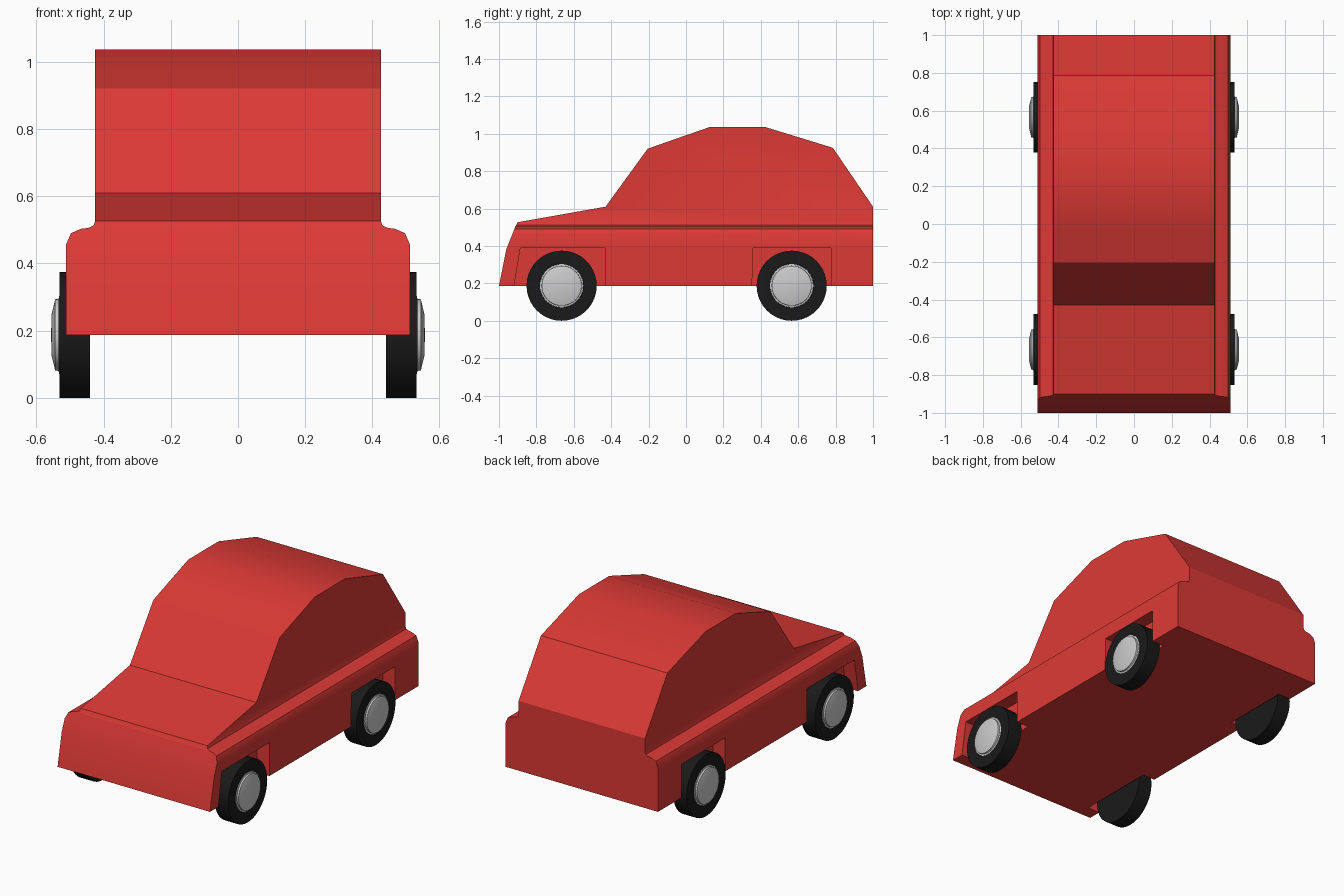
import bpy, bmesh, math
from mathutils import Matrix

if "Cube" in bpy.data.objects:
    bpy.data.objects.remove(bpy.data.objects["Cube"])


def material(name, rgb):
    m = bpy.data.materials.new(name)
    m.diffuse_color = (*rgb, 1)
    m.use_nodes = True
    m.node_tree.nodes["Principled BSDF"].inputs["Base Color"].default_value = m.diffuse_color
    return m


def make_object(name, bm, mat=None):
    bmesh.ops.remove_doubles(bm, verts=bm.verts, dist=1e-5)
    bmesh.ops.recalc_face_normals(bm, faces=bm.faces)
    me = bpy.data.meshes.new(name)
    bm.to_mesh(me)
    bm.free()
    ob = bpy.data.objects.new(name, me)
    bpy.context.collection.objects.link(ob)
    if mat:
        me.materials.append(mat)
    return ob


def smooth(ob):
    bpy.ops.object.select_all(action='DESELECT')
    ob.select_set(True)
    bpy.context.view_layer.objects.active = ob
    bpy.ops.object.shade_smooth_by_angle(angle=math.radians(30))


def face(bm, pts):
    bm.faces.new([bm.verts.new(p) for p in pts])


def mirror(p):
    return (-p[0], p[1], p[2])


red = material("red_paint", (0.72, 0.042, 0.036))
black = material("tyre_rubber", (0.01, 0.01, 0.01))

# Half cross-section of the lower body: (x, z, y of the raked front end)
section = [(0.512, 0.187, -1.0), (0.512, 0.385, -0.96), (0.512, 0.455, -0.932),
           (0.497, 0.49, -0.918), (0.468, 0.503, -0.913), (0.445, 0.506, -0.911),
           (0.43, 0.513, -0.907), (0.425, 0.527, -0.9)]
# Side profile of the bonnet and cabin: (y, z)
roof = [(-0.43, 0.61), (-0.205, 0.92), (-0.04, 0.978), (0.13, 1.037),
        (0.42, 1.037), (0.785, 0.925), (1.0, 0.61)]

# Body shell: strips across the car plus its two sides
front = [(x, y, z) for x, z, y in section]
back = [(x, 1.0, z) for x, z, y in section]
cabin = [(0.425, y, z) for y, z in roof]
loop = front + cabin + back[::-1]
bm = bmesh.new()
for a, b in zip(loop, loop[1:] + loop[:1]):
    face(bm, [a, b, mirror(b), mirror(a)])
for side in (lambda p: p, mirror):
    for i in range(len(front) - 1):
        face(bm, [side(p) for p in (front[i], front[i + 1], back[i + 1], back[i])])
    face(bm, [side(p) for p in [front[-1]] + cabin + [back[-1]]])
body = make_object("car_body", bm, red)

# Wheel arch cutters: (front bottom, front top, rear) in y
bm = bmesh.new()
for y0, y1, y2 in ((-0.934, -0.885, -0.43), (0.352, 0.357, 0.775)):
    prof = [(y0, 0.1), (y1, 0.39), (y2, 0.39), (y2, 0.1)]
    for s in (-1, 1):
        inner = [(s * 0.43, y, z) for y, z in prof]
        outer = [(s * 0.6, y, z) for y, z in prof]
        face(bm, inner)
        face(bm, outer)
        for i in range(4):
            j = (i + 1) % 4
            face(bm, [inner[i], inner[j], outer[j], outer[i]])
cutter = make_object("wheel_arch_cutter", bm)
cutter.hide_render = True
mod = body.modifiers.new("wheel_arches", 'BOOLEAN')
mod.operation = 'DIFFERENCE'
mod.solver = 'EXACT'
mod.object = cutter
bpy.context.view_layer.objects.active = body
bpy.ops.object.modifier_apply(modifier=mod.name)
bpy.data.objects.remove(cutter)
smooth(body)


# Wheels: tyre and hub cap turned around the x axis
def lathe(name, profile, s, y, mat=None):
    bm = bmesh.new()
    n = 40
    for (r0, x0), (r1, x1) in zip(profile, profile[1:]):
        for k in range(n):
            a, b = (2 * math.pi * t / n for t in (k, k + 1))
            pts = [(s * x, r * math.cos(t), r * math.sin(t))
                   for r, x, t in ((r0, x0, a), (r0, x0, b), (r1, x1, b), (r1, x1, a))]
            pts = list(dict.fromkeys(
                tuple(round(c, 6) + 0.0 for c in p) for p in pts))
            face(bm, pts)
    bm.transform(Matrix.Translation((0, y, 0.1875)))
    smooth(make_object(name, bm, mat))


tyre = [(0, 0.44), (0.1875, 0.44), (0.1875, 0.531), (0.117, 0.531), (0.117, 0.52), (0, 0.52)]
hub = [(0, 0.515), (0.116, 0.515), (0.116, 0.532), (0.107, 0.534),
       (0.106, 0.544), (0.06, 0.555), (0, 0.556)]
for end, y in (("front", -0.665), ("rear", 0.565)):
    for side, s in (("left", 1), ("right", -1)):
        lathe(f"{end}_{side}_tyre", tyre, s, y, black)
        lathe(f"{end}_{side}_hub_cap", hub, s, y)
